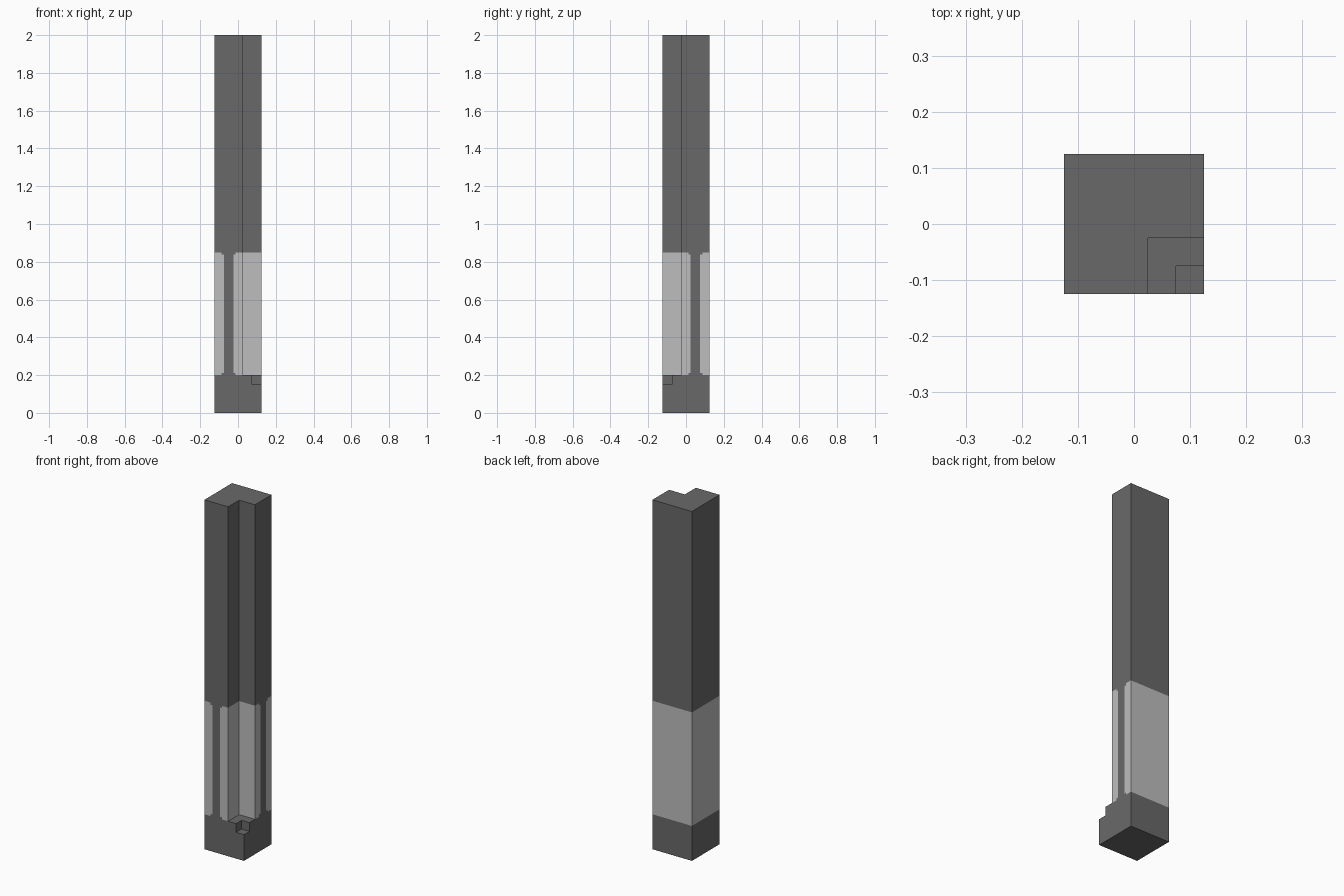
import bpy, bmesh
from mathutils import Vector

if "Cube" in bpy.data.objects:
    bpy.data.objects.remove(bpy.data.objects["Cube"], do_unlink=True)

H = 0.125                       # half width of the post
LOW, HIGH = 0.2, 0.85           # height range of the pale band
CHIP = 0.0125                   # size of the clipped band corners


def make_material(name, value):
    mat = bpy.data.materials.new(name)
    mat.use_nodes = True
    colour = (value, value, value, 1)
    mat.diffuse_color = colour
    bsdf = mat.node_tree.nodes["Principled BSDF"]
    bsdf.inputs["Base Color"].default_value = colour
    bsdf.inputs["Roughness"].default_value = 0.9
    return mat


def make_box(name, lo, hi):
    lo, hi = Vector(lo), Vector(hi)
    bm = bmesh.new()
    bmesh.ops.create_cube(bm, size=1)
    for v in bm.verts:
        v.co = (lo + hi) / 2 + v.co * (hi - lo)
    mesh = bpy.data.meshes.new(name)
    bm.to_mesh(mesh)
    bm.free()
    obj = bpy.data.objects.new(name, mesh)
    bpy.context.collection.objects.link(obj)
    return obj


# Square post with a tall corner notch and a small step in the base
post = make_box("corner_post", (-H, -H, 0), (H, H, 2))
for name, edge, z0, z1 in (("tall_notch_cutter", 0.025, LOW, 2.2),
                           ("base_step_cutter", 0.075, 0.15, 0.3)):
    cutter = make_box(name, (edge, -0.3, z0), (0.3, -edge, z1))
    cutter.hide_render = True
    mod = post.modifiers.new(name, 'BOOLEAN')
    mod.operation = 'DIFFERENCE'
    mod.solver = 'EXACT'
    mod.object = cutter
    bpy.context.view_layer.objects.active = post
    bpy.ops.object.modifier_apply(modifier=name)
    bpy.data.objects.remove(cutter, do_unlink=True)

post.data.materials.clear()
post.data.materials.append(make_material("dark_grey", 0.141))
post.data.materials.append(make_material("pale_grey", 0.515))

# Cut the band outline into the walls
bm = bmesh.new()
bm.from_mesh(post.data)


def cut(point, normal, faces):
    geom = set(faces)
    for f in faces:
        geom.update(f.edges)
        geom.update(f.verts)
    bmesh.ops.bisect_plane(bm, geom=list(geom), dist=1e-5,
                           plane_co=point, plane_no=normal)


def on_front(f):
    return f.normal.y < -0.9 and f.calc_center_median().y < -H + 0.001


def on_side(f):
    return f.normal.x > 0.9 and f.calc_center_median().x > H - 0.001


def in_band(f):
    return LOW < f.calc_center_median().z < HIGH


bm.normal_update()
for z in (LOW, HIGH):
    cut((0, 0, z), (0, 0, 1), [f for f in bm.faces if abs(f.normal.z) < 0.1])
for z in (LOW + CHIP, HIGH - CHIP):
    cut((0, 0, z), (0, 0, 1),
        [f for f in bm.faces if in_band(f) and (on_front(f) or on_side(f))])
for d in (0.0125, 0.025, 0.075, 0.0875):
    cut((-d, 0, 0), (1, 0, 0), [f for f in bm.faces if in_band(f) and on_front(f)])
    cut((0, d, 0), (0, 1, 0), [f for f in bm.faces if in_band(f) and on_side(f)])

# Pale band all round, split by a dark stripe that flares at its ends
bm.normal_update()
for f in bm.faces:
    f.material_index = 0
    if abs(f.normal.z) > 0.1 or not in_band(f):
        continue
    c = f.calc_center_median()
    f.material_index = 1
    if on_front(f) or on_side(f):
        offset = abs(c.x + 0.05) if on_front(f) else abs(c.y - 0.05)
        at_end = c.z < LOW + CHIP or c.z > HIGH - CHIP
        if offset < (0.0375 if at_end else 0.025):
            f.material_index = 0
bm.to_mesh(post.data)
bm.free()
